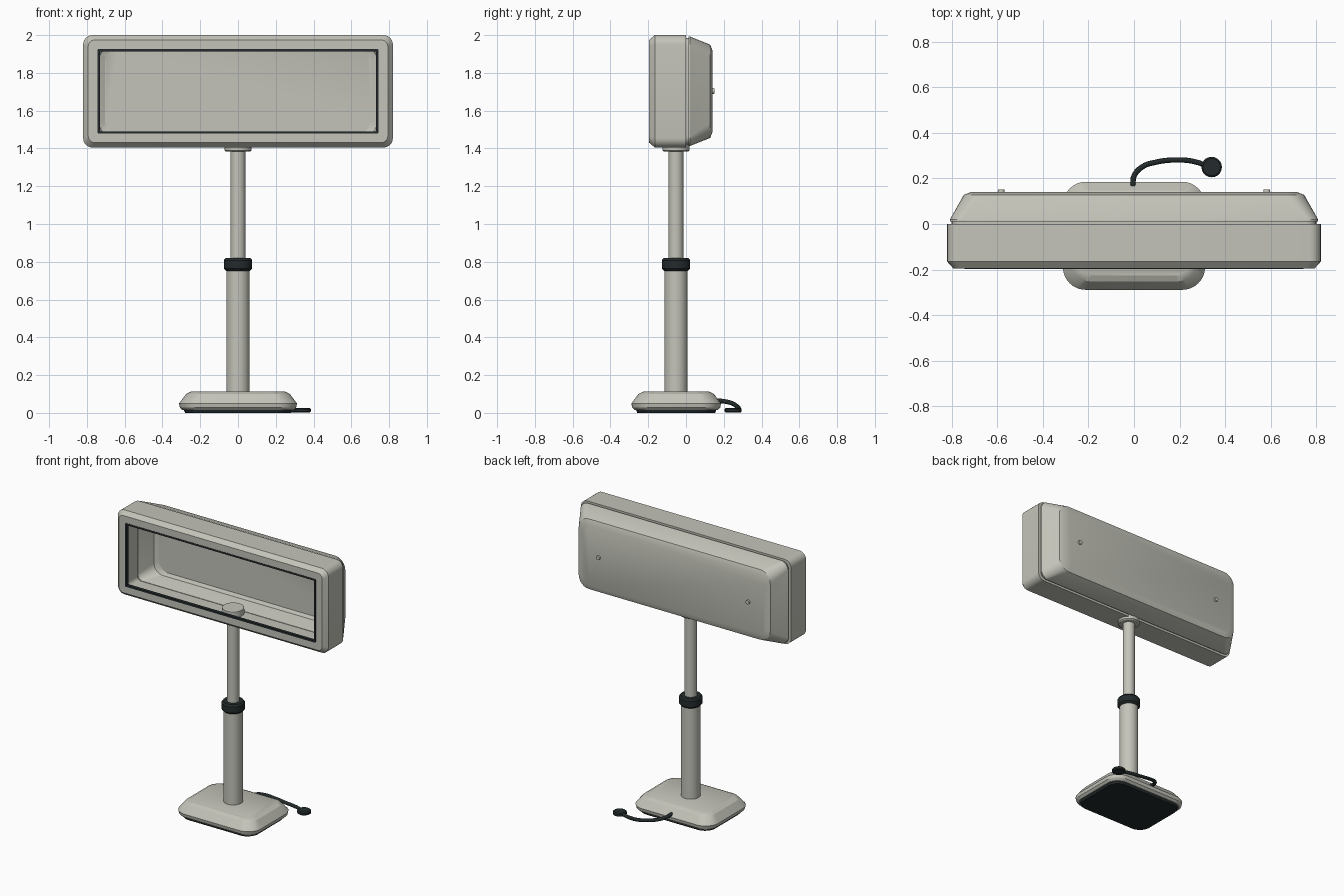
import bpy, bmesh, math
from mathutils import Vector, Matrix

if "Cube" in bpy.data.objects:
    bpy.data.objects.remove(bpy.data.objects["Cube"])


def material(name, rgb):
    m = bpy.data.materials.new(name)
    m.diffuse_color = (*rgb, 1)
    m.use_nodes = True
    m.node_tree.nodes["Principled BSDF"].inputs["Base Color"].default_value = m.diffuse_color
    return m


GREY = material("warm grey plastic", (0.55, 0.55, 0.49))
DARK = material("dark rubber", (0.017, 0.024, 0.025))
POLE_Y = -0.053
HEAD_Z = 1.7025


def finish(bm, name, mat):
    bmesh.ops.recalc_face_normals(bm, faces=bm.faces)
    me = bpy.data.meshes.new(name)
    bm.to_mesh(me)
    bm.free()
    ob = bpy.data.objects.new(name, me)
    bpy.context.collection.objects.link(ob)
    me.materials.append(mat)
    bpy.ops.object.select_all(action='DESELECT')
    ob.select_set(True)
    bpy.context.view_layer.objects.active = ob
    bpy.ops.object.shade_smooth_by_angle(angle=math.radians(25))
    return ob


def rounded_rect(hx, hy, r, n=6):
    pts = []
    for i, (sx, sy) in enumerate([(1, 1), (-1, 1), (-1, -1), (1, -1)]):
        for k in range(n + 1):
            a = math.pi / 2 * (i + k / n)
            pts.append((sx * (hx - r) + r * math.cos(a), sy * (hy - r) + r * math.sin(a)))
    return pts


def skin(name, rings, mat, closed=False):
    """Bridge successive point rings; cap the ends unless the loft is closed."""
    bm = bmesh.new()
    loops = [[bm.verts.new(p) for p in ring] for ring in rings]
    n = len(loops[0])
    pairs = list(zip(loops, loops[1:]))
    if closed:
        pairs.append((loops[-1], loops[0]))
    else:
        bm.faces.new(loops[0])
        bm.faces.new(loops[-1])
    for a, b in pairs:
        for i in range(n):
            j = (i + 1) % n
            bm.faces.new((a[i], a[j], b[j], b[i]))
    return finish(bm, name, mat)


def head_loft(name, sections, mat, closed=False):
    # sections: depth, half width, half height, corner radius
    rings = [[(x, y, HEAD_Z + z) for x, z in rounded_rect(hx, hz, r)]
             for y, hx, hz, r in sections]
    return skin(name, rings, mat, closed)


def base_loft(name, sections, mat):
    # sections: height, half width, half depth, corner radius
    rings = [[(x, y - 0.052, z) for x, y in rounded_rect(hx, hy, r, 8)]
             for z, hx, hy, r in sections]
    return skin(name, rings, mat)


def lathe(name, profile, mat, centre=(0, POLE_Y), n=32):
    rings = [[(centre[0] + r * math.cos(2 * math.pi * i / n),
               centre[1] + r * math.sin(2 * math.pi * i / n), z) for i in range(n)]
             for r, z in profile]
    return skin(name, rings, mat)


# Display head: open bezel, rear tub with a seam groove, gasket round the opening
head_loft("front_bezel", [
    (0.0, 0.82, 0.2975, 0.05), (-0.165, 0.82, 0.2975, 0.05),
    (-0.195, 0.793, 0.272, 0.035), (-0.195, 0.741, 0.222, 0.006),
    (-0.17, 0.741, 0.222, 0.006), (-0.17, 0.785, 0.265, 0.03),
    (0.0, 0.785, 0.265, 0.03)], GREY, closed=True)
head_loft("rear_shell", [
    (0.125, 0.704, 0.222, 0.065), (0.11, 0.732, 0.242, 0.07),
    (0.0, 0.78, 0.262, 0.04), (0.0, 0.80, 0.282, 0.045),
    (0.012, 0.80, 0.282, 0.045), (0.012, 0.808, 0.29, 0.05),
    (0.02, 0.808, 0.29, 0.05), (0.128, 0.747, 0.247, 0.08),
    (0.14, 0.716, 0.216, 0.06)], GREY)
head_loft("opening_gasket", [
    (-0.197, 0.743, 0.224, 0.006), (-0.197, 0.731, 0.212, 0.004),
    (-0.175, 0.731, 0.212, 0.004), (-0.175, 0.743, 0.224, 0.006)], DARK, closed=True)

# Rear screws
for side in (-1, 1):
    bm = bmesh.new()
    bmesh.ops.create_cone(bm, cap_ends=True, segments=16, radius1=0.016, radius2=0.014,
                          depth=0.016,
                          matrix=Matrix.Translation((side * 0.583, 0.143, 1.704))
                          @ Matrix.Rotation(-math.pi / 2, 4, 'X'))
    finish(bm, "rear_screw", GREY)

# Telescopic pole
lathe("neck_collar", [(0.062, 1.383), (0.072, 1.39), (0.072, 1.41), (0.07, 1.476),
                      (0.064, 1.48)], GREY)
lathe("upper_pole", [(0.04, 0.80), (0.04, 1.39)], GREY)
lathe("clamp_ring", [(0.062, 0.752), (0.075, 0.765), (0.075, 0.808), (0.066, 0.82)], DARK)
lathe("lower_pole", [(0.062, 0.10), (0.062, 0.76)], GREY)

# Base and rubber foot
base_loft("base", [
    (0.014, 0.293, 0.218, 0.085), (0.028, 0.308, 0.233, 0.1),
    (0.05, 0.312, 0.237, 0.1), (0.10, 0.275, 0.2, 0.085),
    (0.112, 0.25, 0.175, 0.065)], GREY)
base_loft("foot_pad", [(0.0, 0.28, 0.206, 0.08), (0.016, 0.288, 0.213, 0.085)], DARK)

# Cable with round plug
curve = bpy.data.curves.new("cable_path", 'CURVE')
curve.dimensions = '3D'
curve.bevel_depth = 0.012
curve.bevel_resolution = 2
curve.resolution_u = 6
curve.use_fill_caps = True
path = [(-0.005, 0.165, 0.065), (0.0, 0.21, 0.06), (0.035, 0.25, 0.048), (0.1, 0.272, 0.032),
        (0.18, 0.281, 0.018), (0.26, 0.275, 0.014), (0.33, 0.252, 0.014)]
spline = curve.splines.new('BEZIER')
spline.bezier_points.add(len(path) - 1)
for point, co in zip(spline.bezier_points, path):
    point.co = co
    point.handle_left_type = point.handle_right_type = 'AUTO'
curve.materials.append(DARK)
cable = bpy.data.objects.new("cable", curve)
bpy.context.collection.objects.link(cable)
lathe("cable_plug", [(0.038, 0.002), (0.045, 0.007), (0.045, 0.02), (0.038, 0.026)],
      DARK, centre=(0.341, 0.25), n=20)
